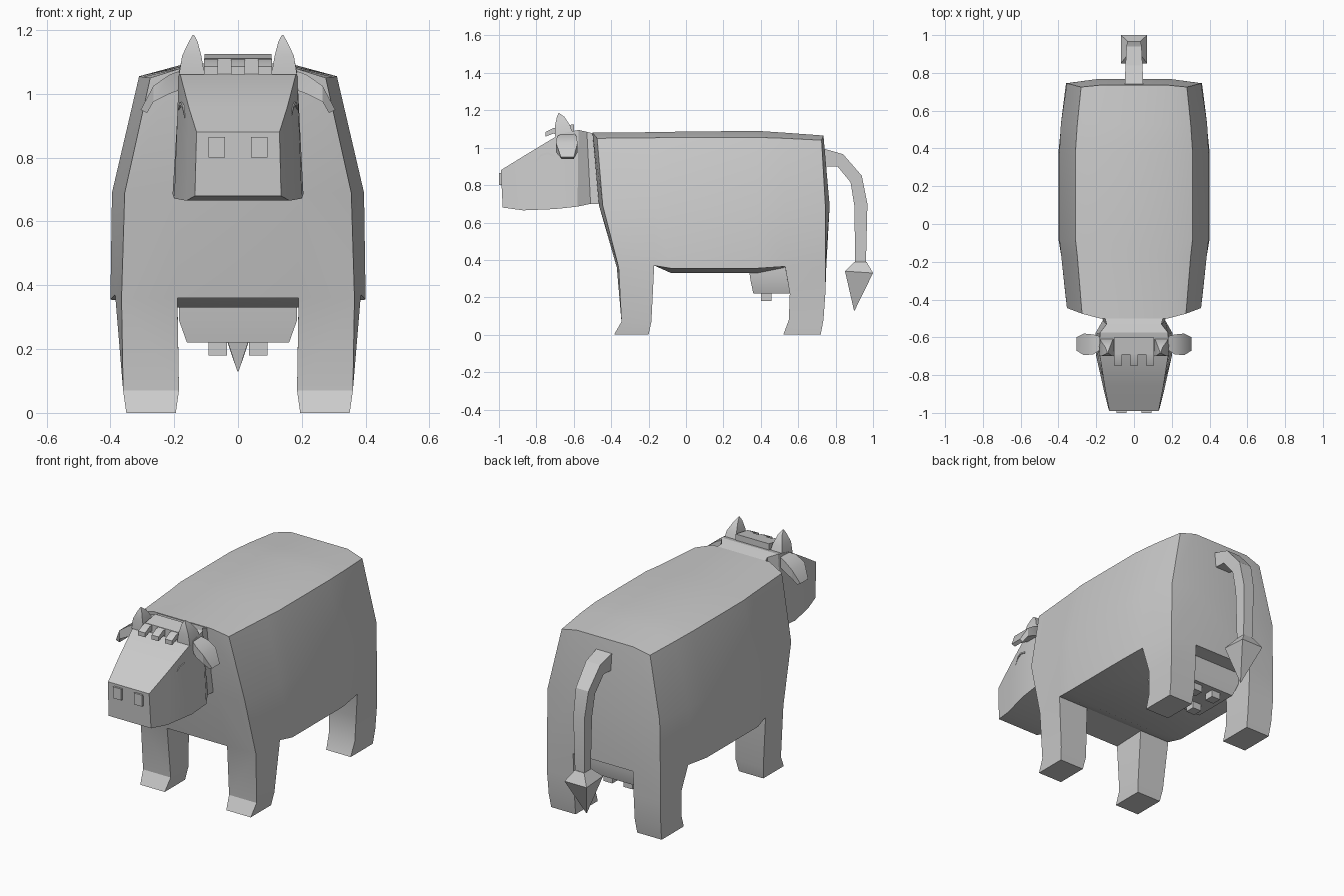
import bpy, bmesh, math
from mathutils import Vector

if "Cube" in bpy.data.objects:
    bpy.data.objects.remove(bpy.data.objects["Cube"])


def finish(name, bm, mirror=False, angle=28):
    bmesh.ops.remove_doubles(bm, verts=bm.verts, dist=0.0005)
    bmesh.ops.recalc_face_normals(bm, faces=bm.faces)
    me = bpy.data.meshes.new(name)
    bm.to_mesh(me)
    bm.free()
    ob = bpy.data.objects.new(name, me)
    bpy.context.collection.objects.link(ob)
    bpy.ops.object.select_all(action='DESELECT')
    ob.select_set(True)
    bpy.context.view_layer.objects.active = ob
    bpy.ops.object.shade_smooth_by_angle(angle=math.radians(angle))
    if mirror:
        m = ob.modifiers.new("mirror", 'MIRROR')
        m.use_mirror_merge = False
    return ob


def face(bm, pts):
    bm.faces.new([bm.verts.new(p) for p in pts])


def skin(bm, rings, cap_start=True, cap_end=True):
    for r, s in zip(rings, rings[1:]):
        n = len(r)
        for i in range(n):
            j = (i + 1) % n
            face(bm, [r[i], r[j], s[j], s[i]])
    if cap_start:
        face(bm, rings[0])
    if cap_end:
        face(bm, rings[-1])


def loft(name, rings, mirror=False, angle=28):
    bm = bmesh.new()
    skin(bm, rings)
    return finish(name, bm, mirror, angle)


def rect_z(x0, x1, y0, y1, z):
    return [(x0, y0, z), (x1, y0, z), (x1, y1, z), (x0, y1, z)]


def rect_x(x, y0, y1, z0, z1):
    return [(x, y0, z0), (x, y1, z0), (x, y1, z1), (x, y0, z1)]


def box(name, x0, x1, y0, y1, z0, z1, mirror=False):
    return loft(name, [rect_z(x0, x1, y0, y1, z0), rect_z(x0, x1, y0, y1, z1)], mirror)


# Body: half sections crown, shoulder, flank, hip, belly along y
def section(ys, a, b, c, top, sh, hip, belly):
    xs, zs = (.18, a, b, c, .19), (top, sh, .69, hip, belly)
    return [Vector(p) for p in zip(xs, ys, zs)]


stations = [
    section((-.50, -.475, -.445, -.36, -.37), .275, .355, .365, 1.08, 1.05, .36, .36),
    section((-.17,) * 5, .30, .385, .385, 1.083, 1.053, .37, .37),
    section((-.08,) * 5, .31, .395, .40, 1.085, 1.055, .355, .33),
    section((.38,) * 5, .31, .395, .40, 1.09, 1.055, .355, .33),
    section((.53,) * 5, .30, .387, .385, 1.08, 1.05, .365, .36),
    section((.735, .725, .745, .745, .75), .28, .355, .36, 1.065, 1.04, .36, .36),
]
legs = {0: [((.185, .36), (-.345, -.185), .07), ((.195, .35), (-.385, -.20), 0)],
        4: [((.19, .36), (.555, .745), .22), ((.19, .355), (.55, .735), .08),
            ((.195, .35), (.52, .72), 0)]}
bm = bmesh.new()
for sx in (1, -1):
    def flip(pts):
        return [Vector((p[0] * sx, p[1], p[2])) for p in pts]
    for k in range(5):
        s, t = stations[k], stations[k + 1]
        for i in range(4):
            if not (i == 3 and k in legs):
                face(bm, flip([s[i], s[i + 1], t[i + 1], t[i]]))
        # Legs continue straight from the underside openings
        if k in legs:
            rings = [flip([s[3], s[4], t[4], t[3]])]
            for (xi, xo), (y0, y1), z in legs[k]:
                rings.append(flip([(xo, y0, z), (xi, y0, z), (xi, y1, z), (xo, y1, z)]))
            skin(bm, rings, cap_start=False)
    # Chest and rump halves beside the middle strip
    for s, y in ((stations[0], -.465), (stations[-1], .768)):
        mid = Vector((.19, y, .69))
        face(bm, flip([s[0], s[1], s[2], mid]))
        face(bm, flip([mid, s[2], s[3], s[4]]))
mx = Vector((-1, 1, 1))
for s, t in zip(stations, stations[1:]):
    for i in (0, 4):
        face(bm, [s[i], t[i], t[i] * mx, s[i] * mx])
for s, y in ((stations[0], -.465), (stations[-1], .768)):
    mid = Vector((.19, y, .69))
    for p, q in ((s[0], mid), (mid, s[4])):
        face(bm, [p, q, q * mx, p * mx])
finish("body", bm, angle=25)

# Head and neck: y top, y bottom, half width top, bottom, z top, bottom
loft("head", [[(-wt, yt, zt), (wt, yt, zt), (wb, yb, zb), (-wb, yb, zb)]
              for yt, yb, wt, wb, zt, zb in (
                  (-.99, -.98, .13, .135, .88, .68),
                  (-.86, -.87, .155, .162, .96, .665),
                  (-.67, -.70, .185, .20, 1.075, .672),
                  (-.575, -.58, .18, .205, 1.095, .685),
                  (-.53, -.51, .145, .165, 1.085, .70),
                  (-.44, -.41, .17, .175, 1.06, .70))], angle=20)
box("nostril", .04, .092, -1.0, -.975, .80, .865, True)

# Closed eyelid arcs, nearly flush with the cheeks
arc = [(.165, -.80, .925), (.172, -.775, .955), (.179, -.74, .965), (.186, -.70, .95)]
loft("eyelid", [[(x - .012, y, z), (x + .003, y, z), (x + .003, y, z + .01), (x - .012, y, z + .01)]
                for x, y, z in arc], True)

# Horns and ears
loft("horn", [rect_z(.105, .185, -.70, -.60, 1.06),
              rect_z(.115, .175, -.70, -.62, 1.12),
              rect_z(.127, .153, -.69, -.65, 1.165),
              rect_z(.138, .142, -.682, -.678, 1.185)], True)
loft("ear", [rect_x(.16, -.655, -.60, 1.02, 1.08),
             rect_x(.215, -.69, -.585, 1.0, 1.06),
             rect_x(.265, -.695, -.58, .975, 1.025),
             [(.285, -.665, .94), (.285, -.60, .94), (.305, -.60, .95), (.305, -.67, .95)]], True)

# Fringe: plate with drooping tufts
loft("fringe_plate", [[(-.105, y, z0), (.105, y, z0), (.105, y, z1), (-.105, y, z1)]
                      for y, z0, z1 in ((-.60, 1.07, 1.125), (-.69, 1.05, 1.11))])
for x in (-.085, 0, .085):
    w = .022
    loft("fringe_tuft", [[(x - w, y, z0), (x + w, y, z0), (x + w, y, z1), (x - w, y, z1)]
                         for y, z0, z1 in ((-.67, 1.07, 1.11), (-.71, 1.075, 1.105),
                                           (-.75, 1.06, 1.085))])

# Tail with pointed tuft: each ring is half width, upper and lower edge points
loft("tail", [[(-w, *a), (w, *a), (w, *b), (-w, *b)] for w, a, b in (
    (.05, (.72, 1.0), (.72, .90)), (.045, (.84, .965), (.81, .90)),
    (.04, (.94, .85), (.88, .815)), (.035, (.97, .70), (.90, .69)),
    (.03, (.962, .38), (.905, .38)))])
loft("tail_tuft", [rect_z(-.03, .03, .90, .965, .39),
                   [(-.07, .85, .34), (.07, .85, .34), (.07, 1.0, .33), (-.07, 1.0, .33)],
                   rect_z(-.002, .002, .898, .902, .13)])

# Udder and teats
loft("udder", [rect_z(-.185, .185, .335, .66, .36), rect_z(-.185, .185, .345, .66, .29),
               rect_z(-.16, .16, .36, .64, .22)])
for y in (.40, .56):
    box("teat", .035, .092, y, y + .057, .18, .23, True)
